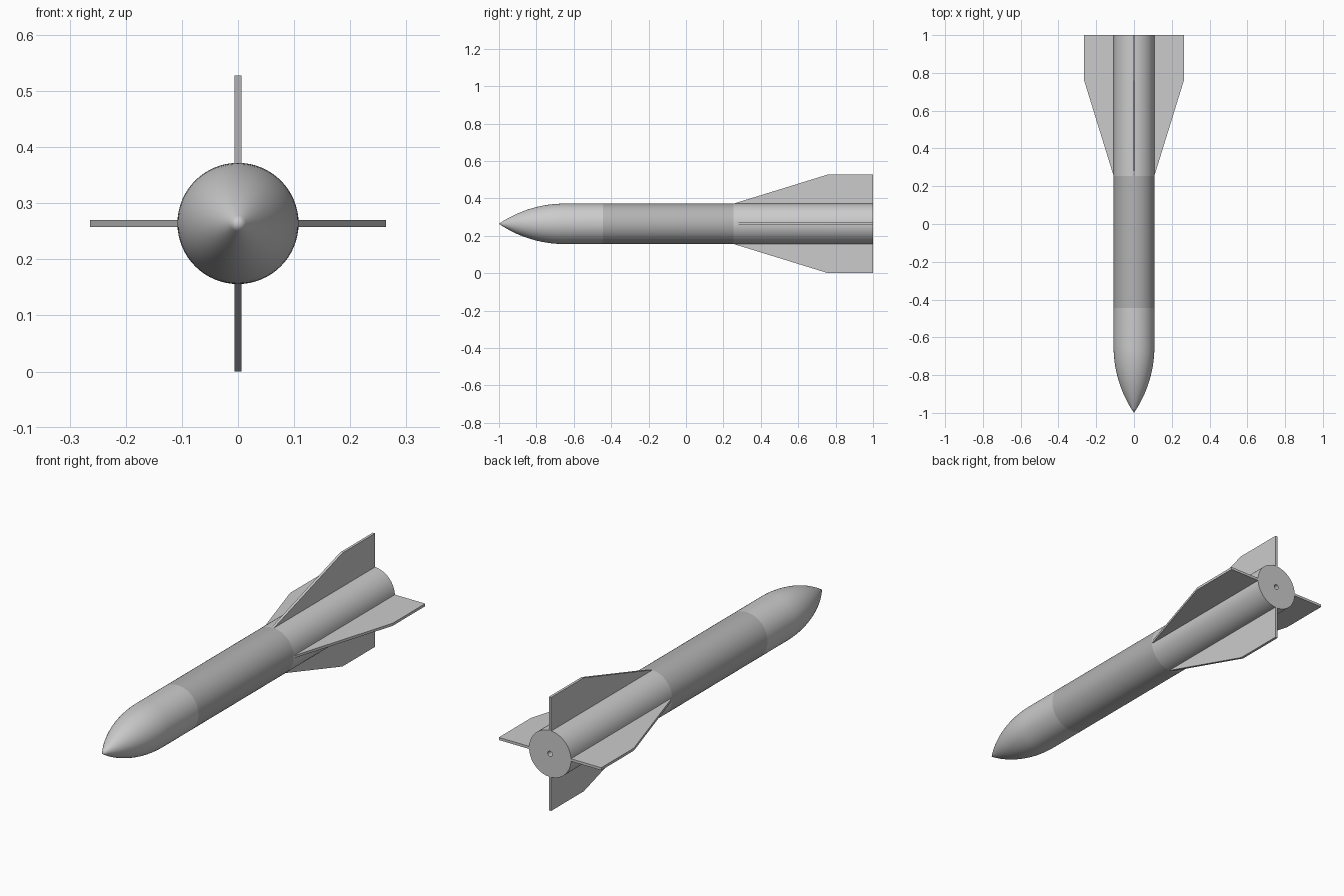
import bpy, bmesh, math
from mathutils import Matrix, Vector

if "Cube" in bpy.data.objects:
    bpy.data.objects.remove(bpy.data.objects["Cube"])

R, ZC, SEG = 0.108, 0.264, 64      # body radius, axis height, sides
SPAN, THICK = 0.264, 0.012         # fin reach from axis, fin thickness


def finish(name, bm, smooth=False, color=None):
    bmesh.ops.recalc_face_normals(bm, faces=bm.faces)
    mesh = bpy.data.meshes.new(name)
    bm.to_mesh(mesh)
    bm.free()
    obj = bpy.data.objects.new(name, mesh)
    obj.location.z = ZC
    bpy.context.collection.objects.link(obj)
    if color:
        mat = bpy.data.materials.new(name + "_paint")
        mat.diffuse_color = color
        mat.use_nodes = True
        mat.node_tree.nodes["Principled BSDF"].inputs["Base Color"].default_value = mat.diffuse_color
        mesh.materials.append(mat)
    if smooth:
        bpy.ops.object.select_all(action='DESELECT')
        obj.select_set(True)
        bpy.context.view_layer.objects.active = obj
        bpy.ops.object.shade_smooth_by_angle(angle=math.radians(30))
    return obj


def lathe(name, profile, color=None):
    """Spin (y, radius) points about the y axis."""
    bm = bmesh.new()
    vs = [bm.verts.new((r, y, 0)) for y, r in profile]
    es = [bm.edges.new(pair) for pair in zip(vs, vs[1:])]
    bmesh.ops.spin(bm, geom=vs + es, cent=(0, 0, 0), axis=(0, 1, 0),
                   angle=math.tau, steps=SEG, use_duplicate=False)
    bmesh.ops.remove_doubles(bm, verts=bm.verts, dist=1e-5)
    return finish(name, bm, True, color)


# Pointed nose: tangent ogive running into a short straight collar
L = 0.35
rho = (R * R + L * L) / (2 * R)
ogive = [(-1 + L * i / 16, math.sqrt(rho ** 2 - (L - L * i / 16) ** 2) + R - rho)
         for i in range(17)]
ogive[0] = (-1, 0)
lathe("nose_cone", ogive + [(-0.445, R)])

# Dark middle tube
lathe("middle_tube", [(-0.445, R), (0.255, R)], (0.45, 0.45, 0.45, 1))

# Tail tube with a flat end and a small central nozzle hole
lathe("tail_tube", [(0.255, R), (1, R), (1, 0.012), (0.96, 0.012), (0.96, 0)])

# Four swept fins around the tail
outline = [(0.255, R - 0.01), (0.255, R), (0.76, SPAN), (1, SPAN), (1, R - 0.01)]
for i, side in enumerate(("right", "top", "left", "bottom")):
    bm = bmesh.new()
    face = bm.faces.new([bm.verts.new((r, y, -THICK / 2)) for y, r in outline])
    ext = bmesh.ops.extrude_face_region(bm, geom=[face])
    bmesh.ops.translate(bm, vec=Vector((0, 0, THICK)),
                        verts=[g for g in ext["geom"] if isinstance(g, bmesh.types.BMVert)])
    bmesh.ops.rotate(bm, verts=bm.verts, cent=(0, 0, 0),
                     matrix=Matrix.Rotation(-i * math.pi / 2, 3, 'Y'))
    finish(side + "_fin", bm)
